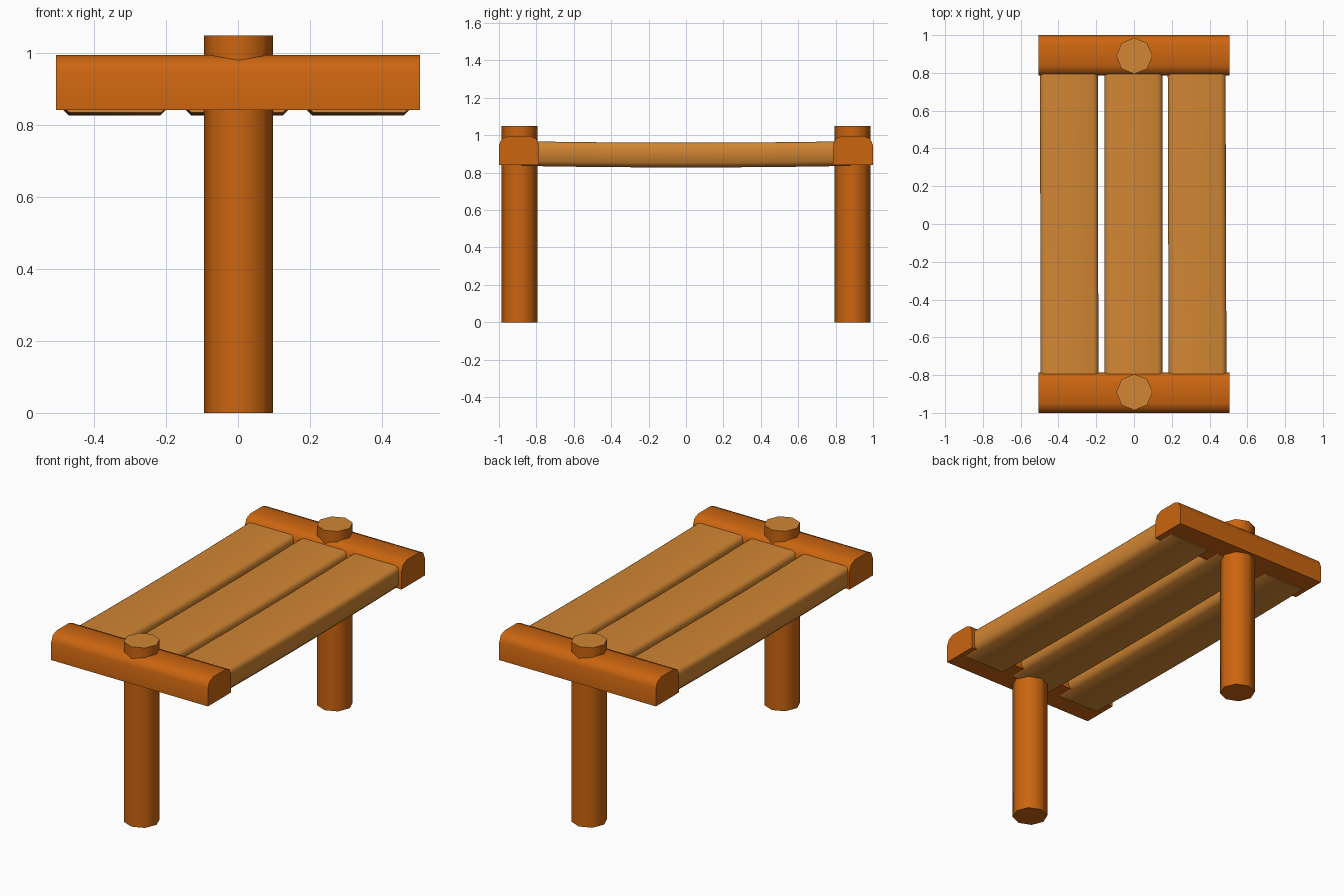
import bpy, bmesh, math

if "Cube" in bpy.data.objects:
    bpy.data.objects.remove(bpy.data.objects["Cube"])


def material(name, rgb):
    m = bpy.data.materials.new(name)
    m.diffuse_color = (*rgb, 1)
    m.use_nodes = True
    m.node_tree.nodes["Principled BSDF"].inputs["Base Color"].default_value = m.diffuse_color
    return m


ORANGE = material("orange wood", (0.60, 0.130, 0.005))
TAN = material("tan wood", (0.64, 0.238, 0.033))


def finish(name, bm, mats):
    bmesh.ops.recalc_face_normals(bm, faces=bm.faces)
    me = bpy.data.meshes.new(name)
    bm.to_mesh(me)
    bm.free()
    for m in mats:
        me.materials.append(m)
    ob = bpy.data.objects.new(name, me)
    bpy.context.collection.objects.link(ob)
    bpy.ops.object.select_all(action='DESELECT')
    ob.select_set(True)
    bpy.context.view_layer.objects.active = ob
    bpy.ops.object.shade_smooth_by_angle(angle=math.radians(60))
    return ob


def loft(bm, rings):
    """Join equal rings of points into a closed solid."""
    rows = [[bm.verts.new(p) for p in ring] for ring in rings]
    n = len(rows[0])
    for a, b in zip(rows, rows[1:]):
        for i in range(n):
            j = (i + 1) % n
            bm.faces.new((a[i], a[j], b[j], b[i]))
    bm.faces.new(rows[0][::-1])
    bm.faces.new(rows[-1])


def arc(cx, cz, r, start, steps):
    return [(cx + r * math.cos(math.radians(start + 90 * i / steps)),
             cz + r * math.sin(math.radians(start + 90 * i / steps)))
            for i in range(steps + 1)]


for side, label in ((-1, "front"), (1, "back")):
    # Octagonal post with a pale sawn top
    bm = bmesh.new()
    ring = [(0.002 + 0.096 * math.cos(i * math.pi / 4),
             side * 0.89 + 0.096 * math.sin(i * math.pi / 4)) for i in range(8)]
    loft(bm, [[(x, y, z) for x, y in ring] for z in (0, 1.05)])
    for f in bm.faces:
        if f.calc_center_median().z > 1.04:
            f.material_index = 1
    finish(label + "_post", bm, [ORANGE, TAN])

    # Cross beam with rounded top edges
    bm = bmesh.new()
    prof = ([(-0.107, 0.842), (0.107, 0.842)]
            + arc(0.057, 0.946, 0.05, 0, 2) + arc(-0.057, 0.946, 0.05, 90, 2))
    loft(bm, [[(x, side * 0.893 + y, z) for y, z in prof] for x in (-0.506, 0.506)])
    finish(label + "_beam", bm, [ORANGE])

# Slightly sagging seat planks with rounded edges
for name, cx, yaw in (("left_plank", -0.343, -0.002),
                      ("middle_plank", -0.003, 0.0),
                      ("right_plank", 0.334, -0.003)):
    bm = bmesh.new()
    w, h, r = 0.153, 0.066, 0.025
    prof = (arc(w - r, h - r, r, 0, 2) + arc(r - w, h - r, r, 90, 2)
            + arc(r - w, r - h, r, 180, 1) + arc(w - r, r - h, r, 270, 1))
    rings = []
    for i in range(7):
        t = i / 3 - 1
        y = 0.88 * t
        zc = 0.894 + 0.008 * t * t
        rings.append([(cx + yaw * y + x, y, zc + z) for x, z in prof])
    loft(bm, rings)
    finish(name, bm, [TAN])
